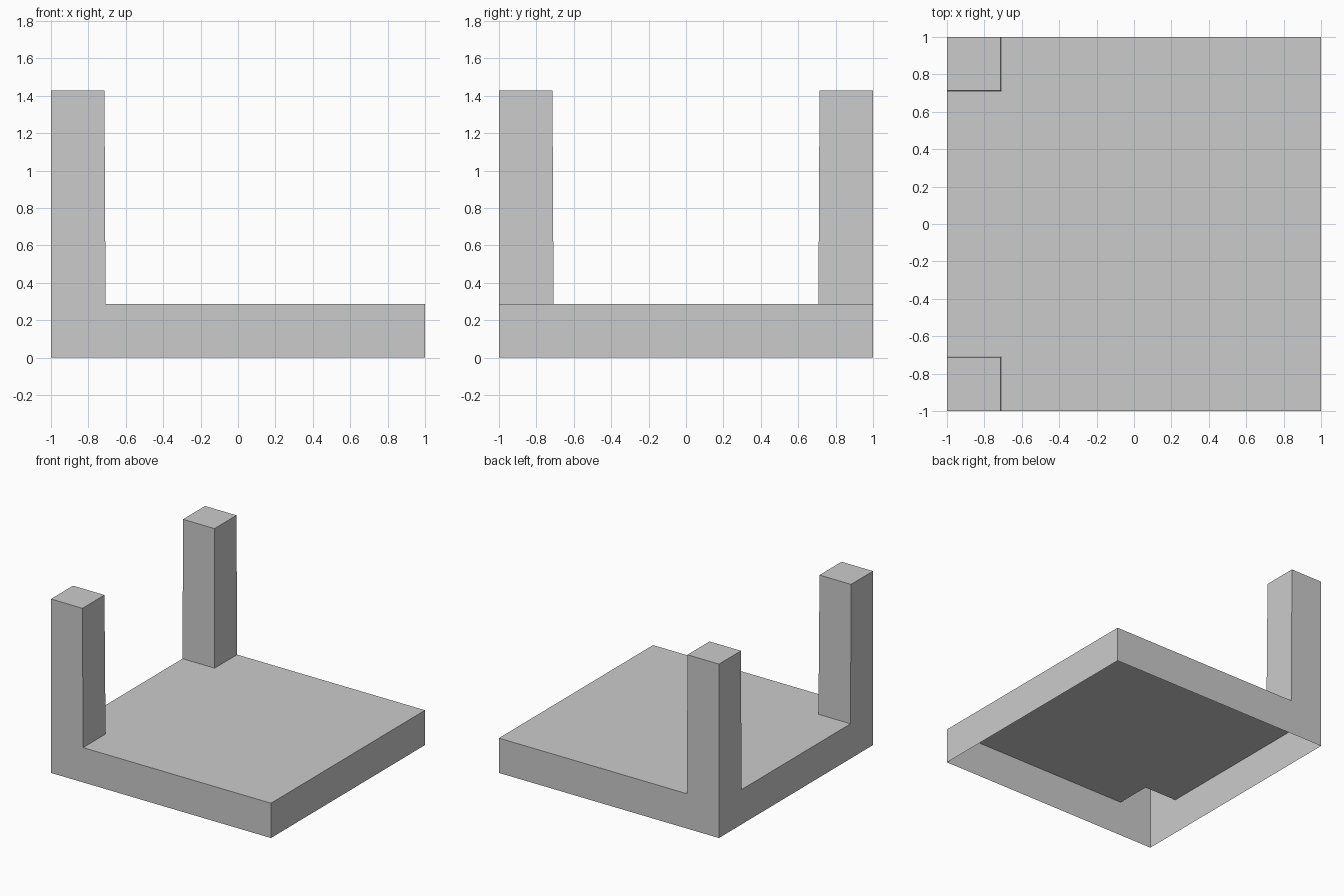
import bpy, bmesh

if "Cube" in bpy.data.objects:
    bpy.data.objects.remove(bpy.data.objects["Cube"])

BASE_Z, POST_Z = 0.286, 1.429
FOOT, TIP = 0.708, 0.714      # inner post edges, slightly tapered

bm = bmesh.new()

# footprint cells: the two left corners become posts
xs, ys = [-1, -FOOT, 1], [-1, -FOOT, FOOT, 1]
grid = [[bm.verts.new((x, y, 0)) for y in ys] for x in xs]
cells = {}
for i in range(2):
    for j in range(3):
        cells[i, j] = bm.faces.new((grid[i][j], grid[i + 1][j],
                                    grid[i + 1][j + 1], grid[i][j + 1]))

# slab: raise the footprint, leave the underside open
ret = bmesh.ops.extrude_face_region(bm, geom=list(cells.values()))
bmesh.ops.translate(bm, vec=(0, 0, BASE_Z),
                    verts=[g for g in ret["geom"] if isinstance(g, bmesh.types.BMVert)])
floor = [f for f in bm.faces if all(v.co.z < 1e-4 for v in f.verts)]
bmesh.ops.delete(bm, geom=floor, context="FACES")

# posts: hollow, continuous with the slab, capped at the top
corners = []
for f in bm.faces:
    c = f.calc_center_median()
    if c.z > BASE_Z - 1e-4 and c.x < -FOOT and abs(c.y) > FOOT:
        corners.append(f)
tops = bmesh.ops.extrude_discrete_faces(bm, faces=corners)["faces"]
for f in tops:
    for v in f.verts:
        v.co.z = POST_Z
        if v.co.x > -0.9:
            v.co.x = -TIP
        if abs(v.co.y) < 0.9:
            v.co.y = TIP if v.co.y > 0 else -TIP

# merge flat neighbours into clean faces
bmesh.ops.remove_doubles(bm, verts=bm.verts[:], dist=1e-4)
bmesh.ops.dissolve_limit(bm, angle_limit=0.001, verts=bm.verts[:], edges=bm.edges[:])
bmesh.ops.recalc_face_normals(bm, faces=bm.faces[:])

mesh = bpy.data.meshes.new("base_with_posts")
bm.to_mesh(mesh)
bm.free()
bpy.context.collection.objects.link(bpy.data.objects.new("base_with_posts", mesh))
